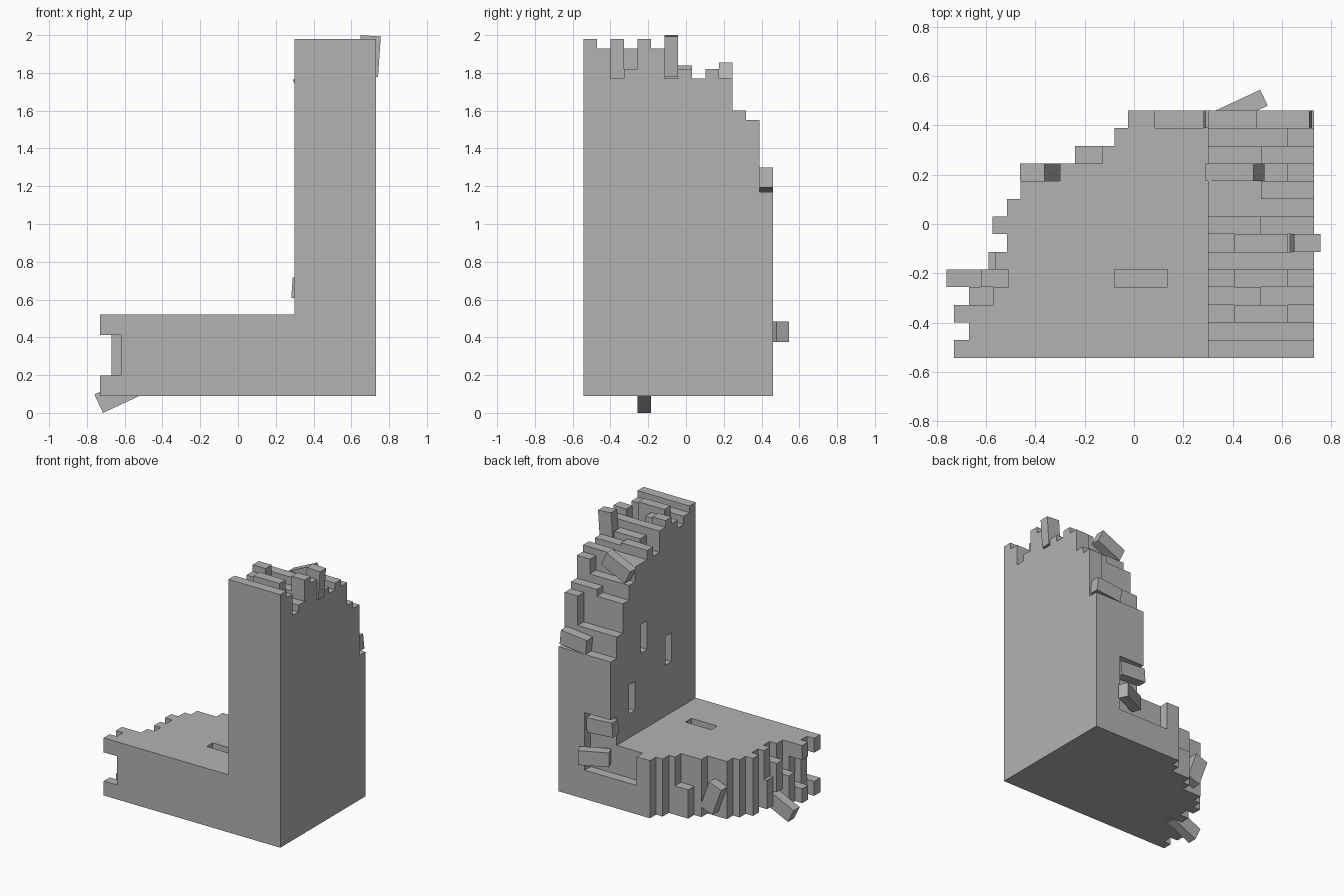
import bpy, bmesh, math
from mathutils import Matrix

cube = bpy.data.objects.get("Cube")
if cube:
    bpy.data.objects.remove(cube, do_unlink=True)

grey = bpy.data.materials.new("stone_grey")
grey.use_nodes = True
grey.diffuse_color = (0.45, 0.45, 0.45, 1)
grey.node_tree.nodes["Principled BSDF"].inputs["Base Color"].default_value = (0.45, 0.45, 0.45, 1)

# Brick proportions: length, width, thickness of one layer
L, W, T = 0.215, 0.1075, 0.0717
BACK, BASE, FLOOR, WALL, OUT = -0.543, 0.09, 0.52, 0.30, 0.73


def finish(bm, name):
    bmesh.ops.recalc_face_normals(bm, faces=bm.faces)
    mesh = bpy.data.meshes.new(name)
    bm.to_mesh(mesh)
    bm.free()
    mesh.materials.append(grey)
    obj = bpy.data.objects.new(name, mesh)
    bpy.context.collection.objects.link(obj)
    return obj


def slab(name, points, index):
    """Extrude an x-z outline through one brick layer."""
    bm = bmesh.new()
    y = BACK + index * T
    face = bm.faces.new([bm.verts.new((x, y, z)) for x, z in points])
    ext = bmesh.ops.extrude_face_region(bm, geom=[face])
    verts = [v for v in ext["geom"] if isinstance(v, bmesh.types.BMVert)]
    bmesh.ops.translate(bm, verts=verts, vec=(0, T, 0))
    finish(bm, name)


def brick(name, pos, angle, axis, size=(L, T, W)):
    bm = bmesh.new()
    bmesh.ops.create_cube(bm, size=1)
    bmesh.ops.scale(bm, verts=bm.verts, vec=size)
    turn = Matrix.Rotation(math.radians(angle), 4, axis)
    bmesh.ops.transform(bm, verts=bm.verts, matrix=Matrix.Translation(pos) @ turn)
    finish(bm, name)


def outline(index, tops, ends, wall_slot=None, floor_slot=None):
    """L-shaped outline with stepped broken edges and missing-brick slots."""
    widths = (L, L) if index % 2 else (W, L, W)
    pts = [(OUT, BASE)]
    x = OUT
    for w, top in zip(widths, tops):
        pts += [(x, top), (x - w, top)]
        x -= w
    if wall_slot:
        lo, hi = wall_slot, wall_slot + L
        pts += [(WALL, hi), (WALL + W, hi), (WALL + W, lo), (WALL, lo)]
    pts.append((WALL, FLOOR))
    if floor_slot is not None:
        lo, hi = floor_slot, floor_slot + L
        pts += [(hi, FLOOR), (hi, FLOOR - W), (lo, FLOOR - W), (lo, FLOOR)]
    z = FLOOR
    for w, end in zip(widths, ends):
        pts += [(end, z), (end, z - w)]
        z -= w
    # drop repeated corners
    return [p for i, p in enumerate(pts) if math.dist(p, pts[i - 1]) > 1e-4]


# Brick layers: heights of the tall arm, then ends of the low arm
layers = [
    ((1.98, 1.98, 1.98), (-.73, -.62, -.73)),
    ((1.93, 1.93), (-.67, -.67)),
    ((1.77, 1.98, 1.87), (-.73, -.62, -.73)),
    ((1.82, 1.93), (-.57, -.67)),
    ((1.98, 1.87, 1.98), (-.51, -.62, -.51)),
    ((1.93, 1.93), (-.565, -.59)),
    ((1.77, 1.87, 1.77), (-.515, -.515, -.515)),
    ((1.82, 1.84), (-.575, -.575)),
    ((1.77, 1.77, 1.77), (-.515, -.515, -.515)),
    ((1.82, 1.77), (-.46, -.46)),
    ((1.77, 1.66, 1.66), (-.30, -.30, -.30)),
    ((1.60, 1.55), (-.13, -.24)),
    ((1.55, 1.33, 1.33), (-.08, -.08, -.08)),
]
wall_slots = {4: 0.90, 8: 1.10, 10: 0.70}
floor_slots = {4: -0.08}
for i, (tops, ends) in enumerate(layers):
    pts = outline(i, tops, ends, wall_slots.get(i), floor_slots.get(i))
    slab(f"brick_layer_{i + 1}", pts, i)

# Outermost layer, with a large gap at the inner corner
MID, SILL, LINTEL = OUT - L, BASE + L, BASE + 3 * L
slab("end_layer", [(OUT, BASE), (OUT, 1.17), (WALL, 1.17), (WALL, LINTEL), (MID, LINTEL),
                   (MID, SILL), (0.085, SILL), (0.085, FLOOR), (-0.025, FLOOR), (-0.025, BASE)], 13)

# Loose tilted bricks
mid = [BACK + (i + 0.5) * T for i in range(14)]
brick("loose_brick_low_end", (-.64, mid[4], .094), -25, 'Y')
brick("loose_brick_top", (.695, mid[6], 1.889), 4, 'Y', (W, T, L))
brick("loose_brick_back", (.43, .467, .43), 25, 'Z')
brick("loose_brick_corner", (.393, mid[13], .655), 4, 'Y')
brick("loose_brick_ledge", (.61, mid[13], 1.235), -6, 'Y')
brick("loose_brick_high", (.41, mid[10], 1.76), -25, 'Y')
brick("loose_brick_side", (-.376, mid[10], .25), -20, 'Y', (W, T, L))
